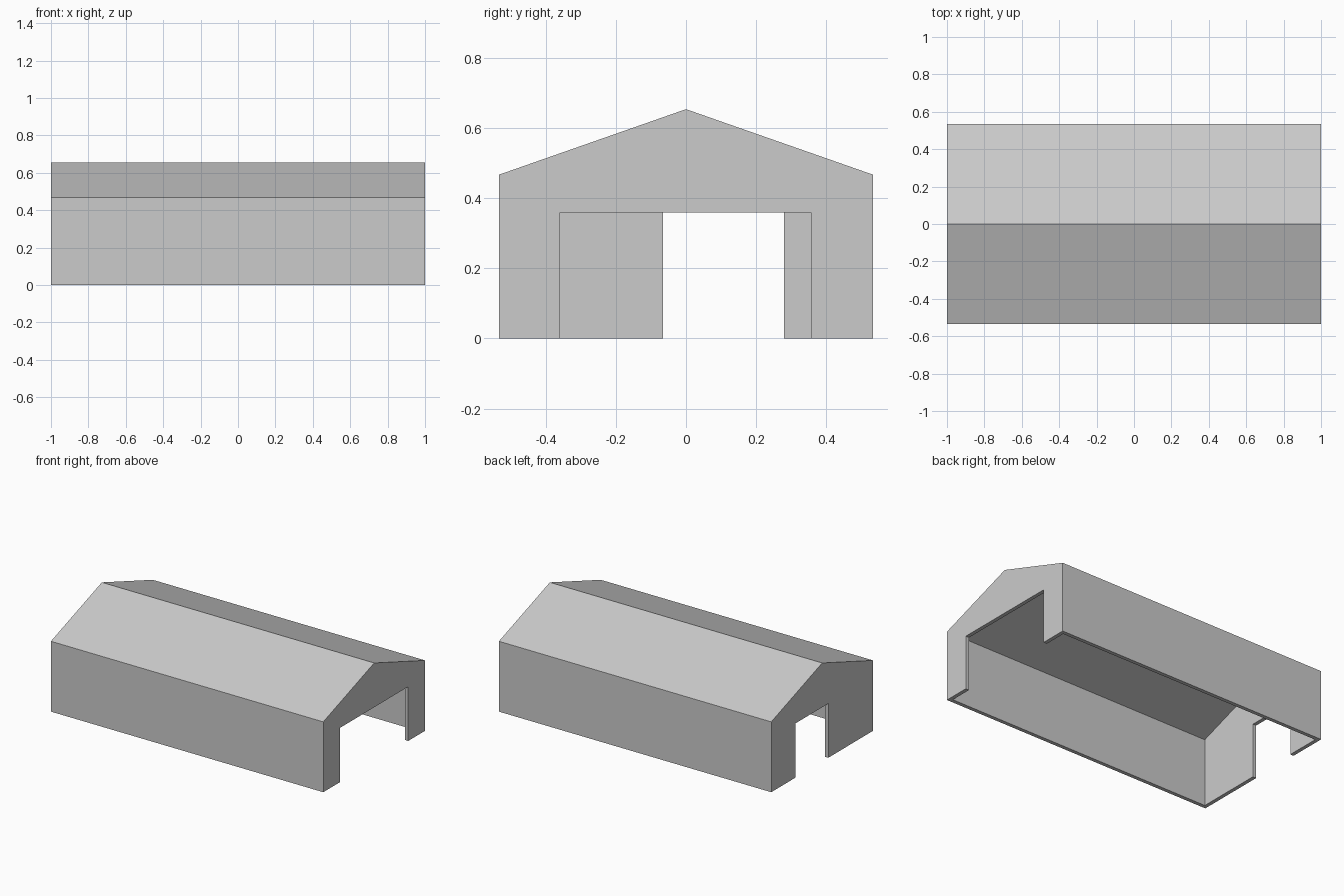
import bpy
import bmesh

cube = bpy.data.objects.get("Cube")
if cube:
    bpy.data.objects.remove(cube, do_unlink=True)

HALF_X, HALF_Y = 1.0, 0.534
EAVE, RIDGE = 0.467, 0.654
WALL = 0.025
DOOR_TOP = 0.36

grey = bpy.data.materials.new("plain grey")
grey.use_nodes = True
grey.diffuse_color = (0.6, 0.6, 0.6, 1)
grey.node_tree.nodes["Principled BSDF"].inputs["Base Color"].default_value = (0.6, 0.6, 0.6, 1)


def extrude_profile(name, profile, x0, x1):
    """Extrude a (y, z) outline along x into a closed solid."""
    bm = bmesh.new()
    face = bm.faces.new([bm.verts.new((x0, y, z)) for y, z in profile])
    grown = bmesh.ops.extrude_face_region(bm, geom=[face])
    verts = [g for g in grown["geom"] if isinstance(g, bmesh.types.BMVert)]
    bmesh.ops.translate(bm, vec=(x1 - x0, 0, 0), verts=verts)
    bmesh.ops.recalc_face_normals(bm, faces=bm.faces)
    mesh = bpy.data.meshes.new(name)
    bm.to_mesh(mesh)
    bm.free()
    mesh.materials.append(grey)
    obj = bpy.data.objects.new(name, mesh)
    bpy.context.collection.objects.link(obj)
    return obj


def gable(half, base, eave, ridge):
    return [(-half, base), (half, base), (half, eave), (0, ridge), (-half, eave)]


def cut(target, cutter):
    """Subtract the cutter and keep it hidden as a live helper."""
    mod = target.modifiers.new(cutter.name, "BOOLEAN")
    mod.operation = "DIFFERENCE"
    mod.solver = "EXACT"
    mod.object = cutter
    cutter.hide_render = True
    cutter.hide_viewport = True
    cutter.display_type = "WIRE"


# Outer body with gabled roof
building = extrude_profile("building_shell", gable(HALF_Y, 0, EAVE, RIDGE), -HALF_X, HALF_X)

# Hollow interior, open at the floor, with an even wall and roof thickness
slope = (RIDGE - EAVE) / HALF_Y
drop = WALL * (1 + slope ** 2) ** 0.5
inner_half = HALF_Y - WALL
inner_ridge = RIDGE - drop
inner = gable(inner_half, -0.1, inner_ridge - slope * inner_half, inner_ridge)
cut(building, extrude_profile("interior_cutter", inner, -HALF_X + WALL, HALF_X - WALL))

# Doorways: wide on the left end, narrow and off-centre on the right end
for name, side, y0, y1 in (("wide_door_cutter", 1, -0.36, 0.357),
                           ("narrow_door_cutter", -1, -0.065, 0.28)):
    outline = [(y0, -0.2), (y1, -0.2), (y1, DOOR_TOP), (y0, DOOR_TOP)]
    cut(building, extrude_profile(name, outline, side * 0.9, side * 1.1))
